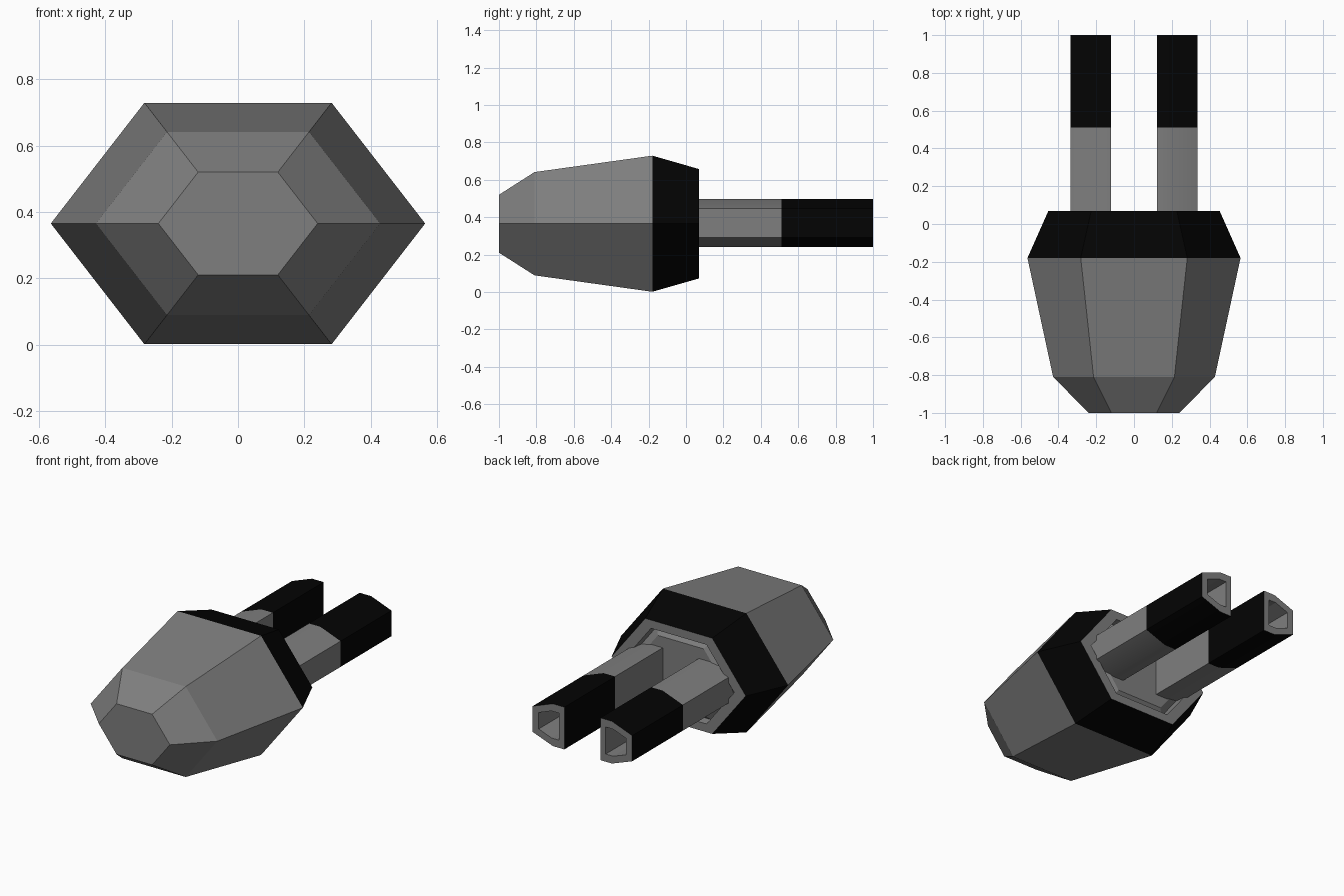
import bpy, bmesh

if "Cube" in bpy.data.objects:
    bpy.data.objects.remove(bpy.data.objects["Cube"])

ZC = 0.365  # height of the long axis


def material(name, v):
    m = bpy.data.materials.new(name)
    m.diffuse_color = (v, v, v, 1)
    m.use_nodes = True
    m.node_tree.nodes["Principled BSDF"].inputs["Base Color"].default_value = m.diffuse_color
    return m


black = material("black", 0.001)
grey = material("dark_grey", 0.21)


def loft(name, rings, cap_start=False, cap_end=False, mat=grey, smooth=False):
    """Skin a list of (y, [(x, z), ...]) rings, given counter-clockwise from the front."""
    bm = bmesh.new()
    loops = [[bm.verts.new((x, y, z)) for x, z in pts] for y, pts in rings]
    for a, b in zip(loops, loops[1:]):
        n = len(a)
        for i in range(n):
            j = (i + 1) % n
            bm.faces.new((a[i], b[i], b[j], a[j]))
    if cap_start:
        bm.faces.new(loops[0])
    if cap_end:
        bm.faces.new(loops[-1][::-1])
    me = bpy.data.meshes.new(name)
    bm.to_mesh(me)
    bm.free()
    ob = bpy.data.objects.new(name, me)
    bpy.context.collection.objects.link(ob)
    me.materials.append(mat)
    if smooth:
        bpy.ops.object.select_all(action='DESELECT')
        ob.select_set(True)
        bpy.context.view_layer.objects.active = ob
        bpy.ops.object.shade_smooth_by_angle(angle=0.45)
    return ob


def hexagon(w):
    h = 0.645 * w
    return [(w, ZC), (w / 2, ZC + h), (-w / 2, ZC + h),
            (-w, ZC), (-w / 2, ZC - h), (w / 2, ZC - h)]


# tapered six-sided plug body, black collar and grooved rear plate
loft("plug_body", [(-1, hexagon(0.24)), (-0.81, hexagon(0.428)),
                   (-0.18, hexagon(0.564))], cap_start=True)
loft("collar", [(-0.18, hexagon(0.564)), (0.07, hexagon(0.453))], mat=black)
loft("rear_plate", [(0.07, hexagon(0.453)), (0.07, hexagon(0.375)),
                    (0.02, hexagon(0.365)), (0.05, hexagon(0.31))], cap_end=True)


def prong_section(side, k=1.0):
    pts = [(0.122, 0.24), (0.20, 0.24), (0.336, 0.29),
           (0.336, 0.447), (0.20, 0.498), (0.122, 0.498)]
    pts = [(side * (0.222 + (x - 0.222) * k), 0.37 + (z - 0.37) * k) for x, z in pts]
    return pts if side > 0 else pts[::-1]


# two hollow prongs: grey root, black sleeve, grey end with a deep blind hole
for side, tag in ((1, "right"), (-1, "left")):
    full, hole = prong_section(side), prong_section(side, 0.64)
    loft(f"prong_root_{tag}", [(0.0, full), (0.51, full)], smooth=True)
    loft(f"prong_sleeve_{tag}", [(0.51, full), (1, full)], mat=black, smooth=True)
    loft(f"prong_tip_{tag}", [(1, full), (1, hole), (0.52, hole)], cap_end=True)
